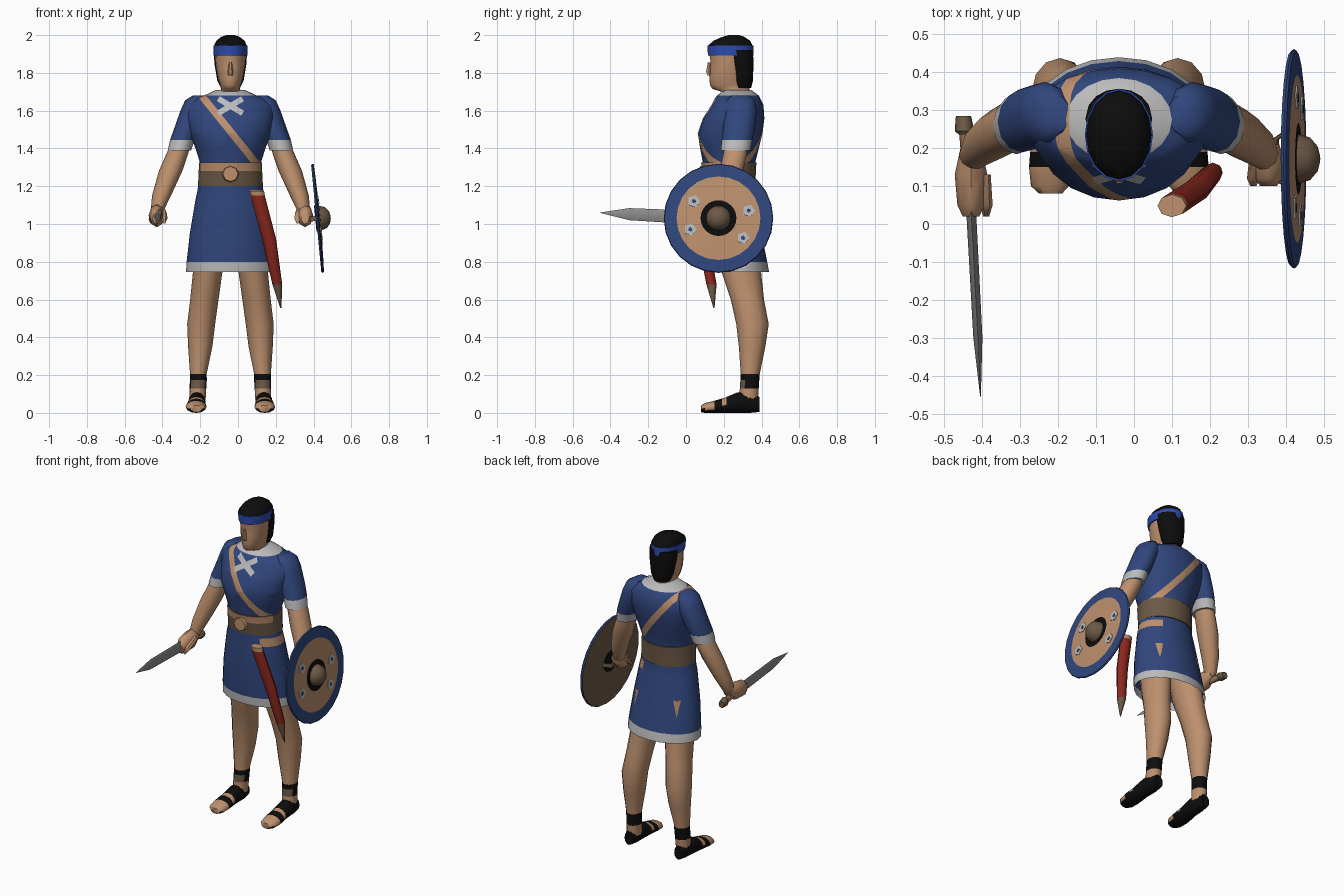
import bpy, bmesh, math
from mathutils import Vector

if "Cube" in bpy.data.objects:
    bpy.data.objects.remove(bpy.data.objects["Cube"], do_unlink=True)

COLOURS = {
    "skin tan": (0.51, 0.28, 0.155), "tunic blue": (0.03, 0.062, 0.205),
    "trim white": (0.5, 0.5, 0.5), "leather brown": (0.15, 0.1, 0.06),
    "black": (0.004, 0.004, 0.004), "headband blue": (0.026, 0.07, 0.42),
    "scabbard red": (0.27, 0.022, 0.013), "blade grey": (0.27, 0.27, 0.27),
}
MATS = {}
for key, rgb in COLOURS.items():
    m = bpy.data.materials.new(key)
    m.use_nodes = True
    m.diffuse_color = (*rgb, 1)
    m.node_tree.nodes["Principled BSDF"].inputs["Base Color"].default_value = (*rgb, 1)
    MATS[key] = m
TAN, BLUE, WHITE, BROWN, BLACK, BAND, RED, GREY = COLOURS
CX = -0.04          # the body's middle plane
made = []


def slot(me, colour):
    """Index of a colour on a mesh, added when first used."""
    if MATS[colour].name not in me.materials:
        me.materials.append(MATS[colour])
    return me.materials.find(colour)


def loft(name, rows, colour, axis="Z", n=16, open_start=False, bands=()):
    """Skin elliptical rings (x, y, z, a, b) set square to an axis."""
    me = bpy.data.meshes.new(name)
    bm = bmesh.new()
    rings = []
    for x, y, z, a, b in rows:
        ring = []
        for k in range(n):
            c, s = a * math.cos(math.tau * k / n), b * math.sin(math.tau * k / n)
            off = {"X": (0, c, s), "Y": (c, 0, s), "Z": (c, s, 0)}[axis]
            ring.append(bm.verts.new(Vector((x, y, z)) + Vector(off)))
        rings.append(ring)
    faces = [(len(rows) - 2, bm.faces.new(rings[-1]))]
    if not open_start:
        faces.append((-1, bm.faces.new(rings[0])))
    for i in range(len(rows) - 1):
        for k in range(n):
            j = (k + 1) % n
            faces.append((i, bm.faces.new((rings[i][k], rings[i][j],
                                           rings[i + 1][j], rings[i + 1][k]))))
    for i, f in faces:
        if callable(colour):
            key = colour(i, f.calc_center_median())
        else:
            key = colour if isinstance(colour, str) else colour[max(i, 0)]
        f.material_index = slot(me, key)
    for band in bands:
        paint_band(bm, me, *band)
    bmesh.ops.recalc_face_normals(bm, faces=bm.faces)
    bm.to_mesh(me)
    bm.free()
    ob = bpy.data.objects.new(name, me)
    bpy.context.collection.objects.link(ob)
    made.append(ob)
    return ob


def paint_band(bm, me, centre, direction, half_length, half_width, max_y, colour):
    """Cut a straight strip, seen along y, into the mesh and colour it."""
    co, d = Vector(centre), Vector(direction).normalized()
    w = Vector((-d.z, 0, d.x))
    for axis, half in ((w, half_width), (d, half_length)):
        for sign in (-1, 1):
            fs = [f for f in bm.faces if f.calc_center_median().y < max_y
                  and f.calc_center_median().z > 1.3]
            geom = {e for f in fs for e in f.edges} | {v for f in fs for v in f.verts}
            bmesh.ops.bisect_plane(bm, geom=fs + list(geom), dist=1e-5,
                                   plane_co=co + axis * half * sign, plane_no=axis)
    for f in bm.faces:
        p = f.calc_center_median()
        if (p.y < max_y and p.z > 1.3 and abs((p - co).dot(w)) < half_width
                and abs((p - co).dot(d)) < half_length):
            f.material_index = slot(me, colour)


def spans(*rows):
    """Body rings given as (z, front y, back y, half width)."""
    return [(CX, (f + b) / 2, z, w, (b - f) / 2) for z, f, b, w in rows]


def mirror(rows):
    return [(2 * CX - r[0], *r[1:]) for r in rows]


# Tunic with hem, collar, shoulder strap, collar knot and hip strap
def tunic_colour(i, c):
    if i == 0 or i >= 12:
        return WHITE
    return TAN if i == 3 and c.x > 0.06 else BLUE


loft("tunic", spans(
    (.745, .11, .44, .235), (.80, .105, .43, .232), (.95, .10, .40, .215),
    (1.13, .10, .37, .185), (1.18, .105, .36, .174), (1.32, .09, .365, .16),
    (1.40, .075, .385, .185), (1.48, .062, .405, .215), (1.56, .09, .415, .235),
    (1.63, .135, .41, .235), (1.66, .15, .395, .20), (1.672, .158, .39, .17),
    (1.68, .165, .385, .14), (1.71, .20, .345, .075)),
    tunic_colour, n=20, open_start=True, bands=[
        ((CX, 0, 1.49), (.29, 0, -.36), 1, .019, 1, TAN),
        ((CX, 0, 1.625), (1, 0, -.6), .075, .015, .2, WHITE),
        ((CX, 0, 1.625), (1, 0, .6), .075, .015, .2, WHITE)])

# Belt and buckle
loft("belt", spans((1.20, .10, .367, .172), (1.28, .088, .37, .168), (1.325, .08, .373, .167)),
     lambda i, c: TAN if i == 1 and c.y < .2 and c.z < 1.32 else BROWN, n=20)
loft("buckle", [(CX, .10, 1.265, .045, .045), (CX, .073, 1.265, .04, .04)], TAN, "Y", 8)

# Sleeves, arms, legs and sandals, one per side
sleeve = [(-.205, .29, 1.68, .035, .05), (-.22, .29, 1.655, .06, .075),
          (-.235, .29, 1.60, .07, .085), (-.272, .28, 1.50, .068, .085),
          (-.295, .27, 1.445, .065, .081), (-.31, .262, 1.39, .062, .078)]
arm = [(-.295, .268, 1.45, .05, .06), (-.322, .26, 1.37, .058, .066),
       (-.357, .24, 1.28, .062, .064), (-.405, .205, 1.15, .05, .052),
       (-.428, .18, 1.07, .034, .04), (-.43, .17, 1.04, .022, .03)]
leg = [(-.14, .26, 1.0, .09, .11), (-.16, .292, .75, .078, .105),
       (-.178, .325, .60, .075, .088), (-.195, .352, .47, .074, .086),
       (-.20, .35, .35, .064, .07), (-.21, .34, .205, .044, .05),
       (-.21, .338, .175, .045, .05), (-.212, .335, .13, .044, .05),
       (-.214, .33, .06, .042, .05)]
foot = [(-.216, .388, .045, .028, .04), (-.216, .34, .058, .043, .058),
        (-.218, .27, .054, .046, .054), (-.22, .215, .042, .05, .042),
        (-.221, .19, .038, .053, .038), (-.222, .15, .032, .055, .032),
        (-.222, .10, .026, .05, .026), (-.22, .08, .022, .03, .018)]


def leg_colour(i, c):
    if i == 6 and c.y < .32:
        return BROWN
    return BLACK if i in (5, 6) else TAN


def foot_colour(i, c):
    if c.z < .02:
        return BLACK
    return TAN if i >= 5 or (i == 3 and c.z > .04) else BLACK


for side, flip in (("right", lambda r: r), ("left", mirror)):
    loft(side + "_sleeve", flip(sleeve), [BLUE] * 4 + [WHITE], n=12)
    loft(side + "_arm", flip(arm), TAN, n=10)
    loft(side + "_leg", flip(leg), leg_colour, n=12)
    loft(side + "_sandal", flip(foot), foot_colour, "Y", 12)


# Hands: a fist and a thumb each
def hand(side, x, ys):
    sizes = ((1.07, .028, .036), (1.045, .043, .058), (1.035, .036, .052), (1.03, .022, .03))
    loft(side + "_fist", [(x, y, *s) for y, s in zip(ys, sizes)], TAN, "Y", 8)
    tx = x + (.04 if side == "right" else -.04)
    loft(side + "_thumb", [(tx, ys[1], 1.06, .012, .018), (tx, ys[2], 1.03, .017, .018),
                           (tx, ys[3], 1.01, .008, .01)], TAN, "Y", 6)


hand("right", -.43, (.20, .13, .05, .02))
hand("left", .355, (.21, .165, .12, .10))

# Head, nose, hair and headband
loft("head", spans(
    (1.66, .21, .345, .08), (1.70, .19, .335, .06), (1.715, .14, .335, .05),
    (1.735, .127, .335, .055), (1.77, .124, .335, .066), (1.82, .127, .34, .075),
    (1.86, .13, .34, .08), (1.92, .12, .345, .084)), TAN)
loft("nose", [(CX, .122, 1.855, .008, .008), (CX, .122, 1.805, .015, .018),
              (CX, .125, 1.785, .012, .01)], TAN, n=6)
loft("back_hair", spans((1.72, .25, .345, .05), (1.76, .24, .355, .07),
                        (1.85, .22, .357, .085), (1.92, .20, .355, .088)), BLACK)
loft("hair_cap", spans((1.92, .12, .352, .084), (1.945, .118, .352, .086),
                       (1.97, .145, .34, .075), (1.99, .19, .31, .05),
                       (2.0, .225, .28, .022)), BLACK)
loft("headband", spans((1.892, .116, .357, .089), (1.945, .113, .357, .09)), BAND)

# Sword
loft("sword_blade", [(-.43, .04, 1.035, .013, .036), (-.412, -.30, 1.052, .012, .032),
                     (-.405, -.455, 1.06, .001, .001)], GREY, "Y", 4)
loft("sword_grip", [(-.43, .05, 1.035, .016, .02), (-.445, .235, 1.025, .016, .02),
                    (-.447, .245, 1.025, .026, .028), (-.45, .285, 1.02, .02, .022)],
     [TAN, BROWN, BROWN], "Y", 8)

# Scabbard
loft("scabbard", [(.10, .048, 1.175, .038, .03), (.104, .05, 1.15, .038, .03),
                  (.165, .09, .92, .037, .029), (.208, .135, .68, .026, .027),
                  (.227, .148, .555, .003, .003)], [TAN, RED, RED, BROWN], n=8)

# Shield: rim, field, boss, four emblems and a grip behind
shield = [loft("shield", [(x, 0, 0, r, r) for x, r in (
    (-.008, .284), (0, .29), (.006, .286), (.009, .222), (.012, .095), (.013, .065),
    (.043, .056), (.062, .034), (.069, .008))],
    lambda i, c: BROWN if i < 0 else (BLUE, BLUE, BLUE, TAN, BLACK, BROWN, BROWN, BROWN)[i],
    "X", 24)]
for y, z in ((-.13, .09), (.16, .04), (-.15, -.06), (.13, -.105)):
    for part, r, x, colour in (("emblem", .034, .014, WHITE), ("emblem_centre", .012, .016, BLUE)):
        shield.append(loft("shield_" + part, [(.008, y, z, r, r), (x, y, z, r, r)], colour, "X", 5))
shield.append(loft("shield_back_patch", [(-.008, 0, 0, .07, .07), (-.013, 0, 0, .07, .07)],
                   BLACK, "X", 12))
shield.append(loft("shield_grip", [(-.01, -.08, 0, .008, .015), (-.05, -.05, 0, .01, .015),
                                   (-.05, .05, 0, .01, .015), (-.01, .08, 0, .008, .015)],
                   BROWN, "Y", 6))
for ob in shield:
    ob.location = (.422, .172, 1.03)
    ob.rotation_euler = (0, -.095, 0)

# Smooth shading with sharp creases
bpy.ops.object.select_all(action="DESELECT")
for ob in made:
    ob.select_set(True)
bpy.context.view_layer.objects.active = made[0]
bpy.ops.object.shade_smooth_by_angle(angle=math.radians(50))
